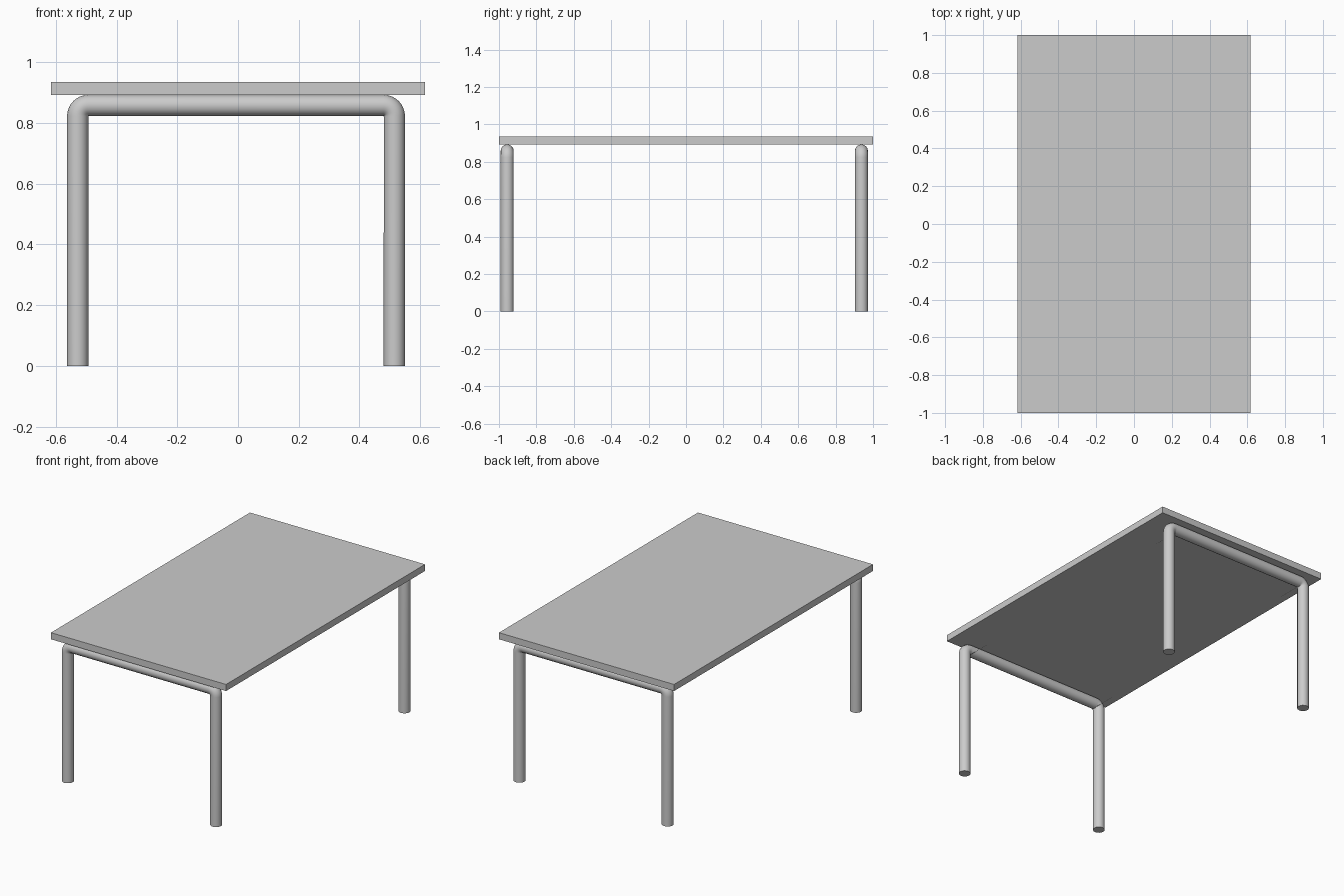
import bpy
from math import sin, cos, pi

if "Cube" in bpy.data.objects:
    bpy.data.objects.remove(bpy.data.objects["Cube"])

R = 0.035                 # tube radius
XL, XR = -0.528, 0.515    # leg centre lines
BAR_Z = 0.858             # crossbar centre line
BEND = 0.0355             # centre line bend radius
STEPS = 8


def tube(name, points, radius, res):
    """Round tube swept along a polyline, with capped ends."""
    cu = bpy.data.curves.new(name, 'CURVE')
    cu.dimensions = '3D'
    sp = cu.splines.new('POLY')
    sp.points.add(len(points) - 1)
    for p, co in zip(sp.points, points):
        p.co = (*co, 1)
    cu.bevel_depth = radius
    cu.bevel_resolution = res
    cu.use_fill_caps = True
    ob = bpy.data.objects.new(name, cu)
    bpy.context.collection.objects.link(ob)
    bpy.ops.object.select_all(action='DESELECT')
    ob.select_set(True)
    bpy.context.view_layer.objects.active = ob
    bpy.ops.object.convert(target='MESH')
    bpy.ops.object.mode_set(mode='EDIT')
    bpy.ops.mesh.select_all(action='SELECT')
    bpy.ops.mesh.remove_doubles(threshold=0.0001)
    bpy.ops.mesh.normals_make_consistent(inside=False)
    bpy.ops.object.mode_set(mode='OBJECT')
    bpy.ops.object.shade_smooth_by_angle()
    return ob


def leg_frame(name, y):
    """Inverted U: two legs joined by a crossbar with tight bends."""
    pts = [(XL, y, 0)]
    for cx, start in ((XL + BEND, pi), (XR - BEND, pi / 2)):
        for i in range(STEPS + 1):
            a = start - i / STEPS * pi / 2
            pts.append((cx + BEND * cos(a), y, BAR_Z - BEND + BEND * sin(a)))
    pts.append((XR, y, 0))
    tube(name, pts, R, 6)


# Table top
bpy.ops.mesh.primitive_cube_add(size=1, location=(0, 0, 0.914))
top = bpy.context.object
top.name = "table_top"
top.scale = (1.232, 2.0, 0.042)

# Leg frames, with hair-thin wires at the inner corners
for side, y, end in (("front", -0.956, -0.797), ("back", 0.938, 0.778)):
    leg_frame(side + "_leg_frame", y)
    for lr, x in (("left", XL + R), ("right", XR - R)):
        tube(f"{side}_{lr}_wire", [(x, y, 0.826), (x, end, 0.826)], 0.001, 0)
